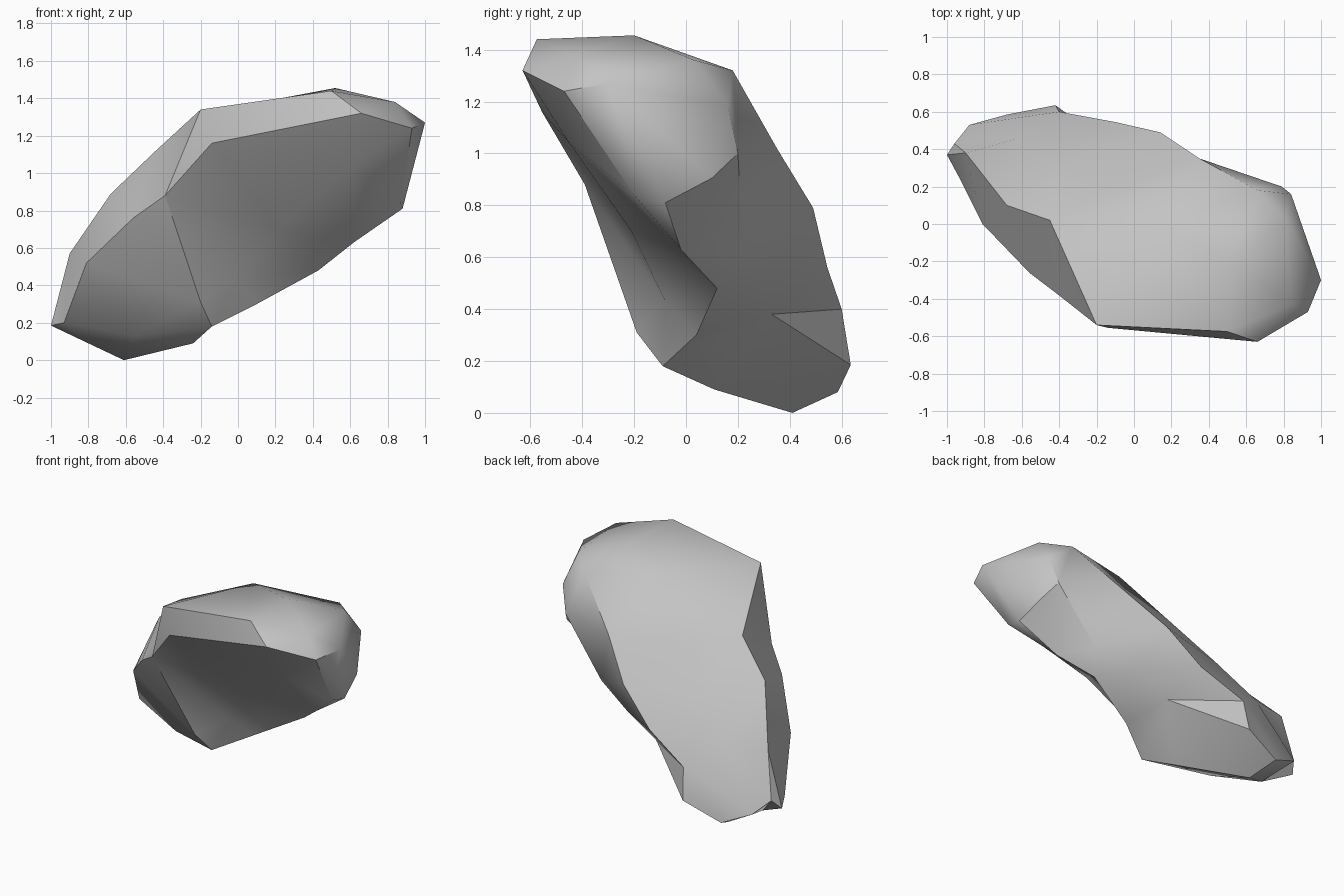
import bpy, bmesh, math

if "Cube" in bpy.data.objects:
    bpy.data.objects.remove(bpy.data.objects["Cube"])

# Cross-sections along the tilted boulder, low end to high end.
# Each goes: left crest, top, back edge, underside, bottom edge, front hollow, front edge
sections = [
    [(-1, .37, .185), (-.96, .43, .25), (-.88, .53, .17), (-.68, .585, .08),
     (-.61, .41, 0), (-.8, .3, .09), (-.93, .24, .2)],
    [(-.9, .38, .57), (-.62, .46, .55), (-.4, .6, .4), (-.42, .635, .185),
     (-.24, .11, .09), (-.55, .1, .13), (-.81, 0, .52)],
    [(-.68, .1, .89), (-.4, .33, .8), (-.1, .545, .56), (0, .33, .38),
     (-.14, -.09, .18), (-.2, -.19, .31), (-.56, -.26, .76)],
    [(-.45, .02, 1.11), (-.15, .18, 1.07), (.14, .49, .79), (.25, .3, .51),
     (.1, .04, .3), (0, -.08, .43), (-.39, -.39, .88)],
    [(-.2, -.54, 1.34), (.12, 0, 1.38), (.35, .35, 1.02), (.5, .22, .62),
     (.43, .12, .48), (.22, -.21, .7), (-.14, -.555, 1.16)],
    [(.5, -.575, 1.44), (.52, -.2, 1.455), (.66, .18, 1.32), (.79, .2, 1.0),
     (.62, -.02, .63), (.62, -.45, 1.04), (.66, -.63, 1.32)],
    [(.84, -.43, 1.38), (.81, .03, 1.36), (.84, .16, 1.18), (.85, .1, .905),
     (.88, -.08, .81), (.87, -.2, .84), (.93, -.47, 1.24)],
]
tip = (1, -.3, 1.27)

# Skin the sections, cap the low end, and draw the high end out to its tip
bm = bmesh.new()
rings = [[bm.verts.new(p) for p in s] for s in sections]
n = len(rings[0])
for a, b in zip(rings, rings[1:]):
    for i in range(n):
        j = (i + 1) % n
        bm.faces.new((a[i], a[j], b[j], b[i]))
bm.faces.new(rings[0])
tip_vert = bm.verts.new(tip)
for i in range(n):
    bm.faces.new((rings[-1][i], rings[-1][(i + 1) % n], tip_vert))
bmesh.ops.triangulate(bm, faces=bm.faces[:])
bmesh.ops.recalc_face_normals(bm, faces=bm.faces[:])

mesh = bpy.data.meshes.new("boulder")
bm.to_mesh(mesh)
bm.free()
boulder = bpy.data.objects.new("boulder", mesh)
bpy.context.collection.objects.link(boulder)

# Plain stone grey
stone = bpy.data.materials.new("stone grey")
stone.diffuse_color = (0.55, 0.55, 0.55, 1)
stone.use_nodes = True
stone.node_tree.nodes["Principled BSDF"].inputs["Base Color"].default_value = stone.diffuse_color
mesh.materials.append(stone)

# Soft facets with crisp main edges
bpy.context.view_layer.objects.active = boulder
boulder.select_set(True)
bpy.ops.object.shade_smooth_by_angle(angle=math.radians(40))
